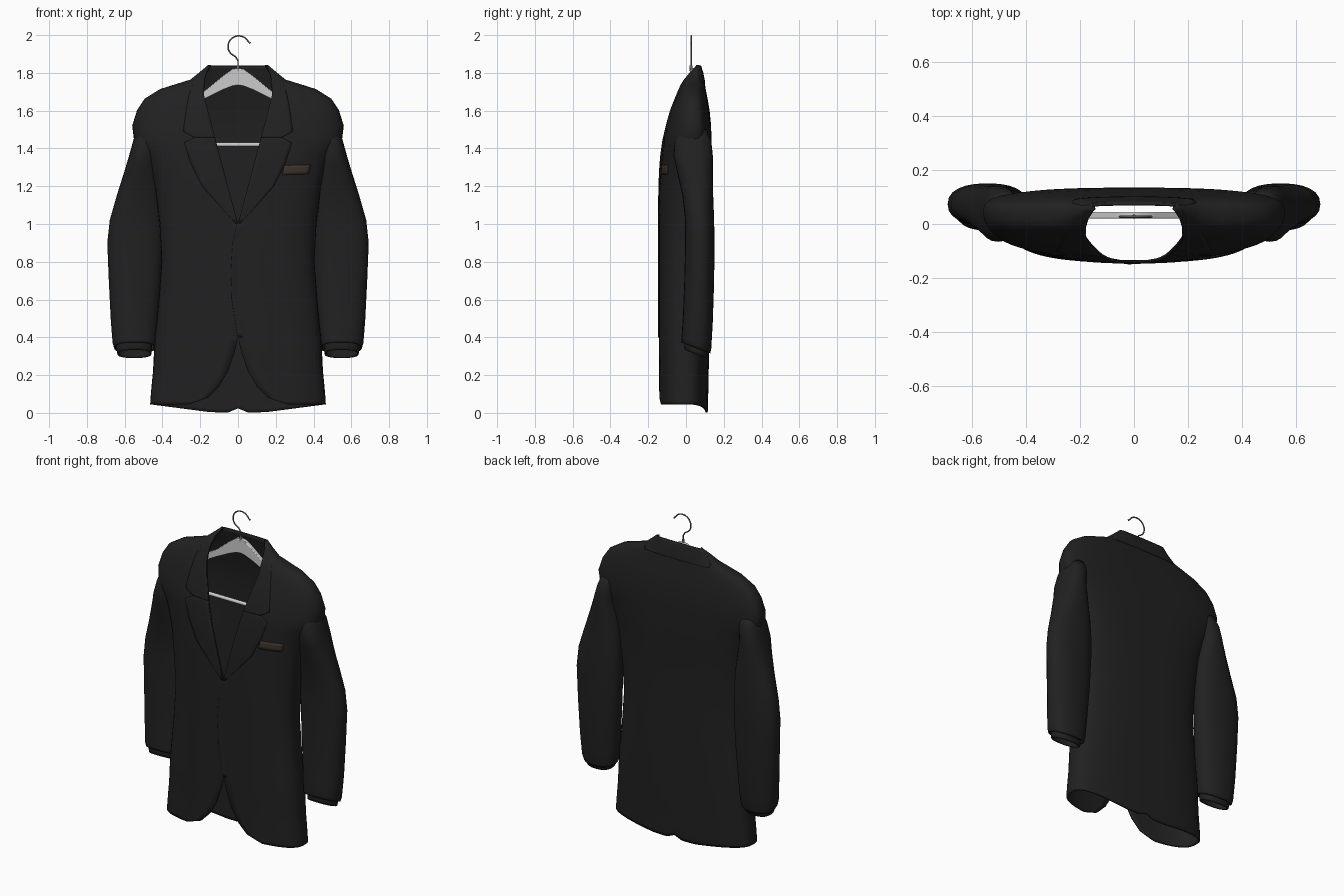
import bpy, bmesh, math

if "Cube" in bpy.data.objects:
    bpy.data.objects.remove(bpy.data.objects["Cube"])


def material(name, rgb):
    m = bpy.data.materials.new(name)
    m.diffuse_color = (*rgb, 1)
    m.use_nodes = True
    m.node_tree.nodes["Principled BSDF"].inputs["Base Color"].default_value = m.diffuse_color
    return m


CLOTH = material("black_cloth", (0.015, 0.015, 0.016))
BROWN = material("brown_cloth", (0.045, 0.032, 0.024))
METAL = material("dark_metal", (0.16, 0.16, 0.16))


def lerp_row(table, z):
    """Interpolate a row of a table sorted by its first column."""
    z = min(max(z, table[0][0]), table[-1][0])
    for a, b in zip(table, table[1:]):
        if z <= b[0]:
            f = (z - a[0]) / (b[0] - a[0])
            return [p + (q - p) * f for p, q in zip(a, b)]


def refine(rows, n):
    """Insert n-1 blended rows between neighbours."""
    out = []
    for a, b in zip(rows, rows[1:]):
        out += [[p + (q - p) * i / n for p, q in zip(a, b)] for i in range(n)]
    return out + [list(rows[-1])]


def grid_object(name, rows, mat, thick=0.01, mirror=False, closed=False):
    """Skin a list of equally long point rows into a thin smooth shell."""
    bm = bmesh.new()
    vs = [[bm.verts.new(p) for p in r] for r in rows]
    for a, b in zip(vs, vs[1:]):
        n = len(a)
        for i in range(n if closed else n - 1):
            j = (i + 1) % n
            bm.faces.new((a[i], a[j], b[j], b[i]))
    bmesh.ops.remove_doubles(bm, verts=bm.verts, dist=1e-5)
    bmesh.ops.recalc_face_normals(bm, faces=bm.faces)
    me = bpy.data.meshes.new(name)
    bm.to_mesh(me)
    bm.free()
    ob = bpy.data.objects.new(name, me)
    bpy.context.collection.objects.link(ob)
    if mat:
        me.materials.append(mat)
    if mirror:
        ob.modifiers.new("mirror", "MIRROR")
    if thick:
        s = ob.modifiers.new("thickness", "SOLIDIFY")
        s.thickness, s.offset = thick, 0
    bpy.ops.object.select_all(action="DESELECT")
    ob.select_set(True)
    bpy.context.view_layer.objects.active = ob
    bpy.ops.object.shade_smooth_by_angle(angle=math.radians(40))
    return ob


# Jacket sections: z, half width, front y, back y, side y, front opening
BODY = [
    (0.045, .46, -.138, .11, 0, .26), (0.08, .458, -.138, .112, 0, .16),
    (0.14, .453, -.138, .113, 0, .10), (0.22, .445, -.138, .115, 0, .053),
    (0.32, .44, -.139, .117, 0, .018), (0.40, .435, -.139, .118, 0, 0),
    (0.60, .415, -.139, .12, 0, 0), (0.80, .40, -.14, .12, 0, 0),
    (1.00, .41, -.14, .12, .01, 0), (1.20, .435, -.138, .125, .02, .053),
    (1.31, .465, -.133, .13, .03, .082), (1.37, .49, -.128, .13, .035, .098),
    (1.44, .545, -.118, .13, .045, .117), (1.52, .555, -.10, .128, .05, .138),
    (1.60, .53, -.078, .12, .045, .159), (1.66, .49, -.055, .11, .04, .177),
    (1.71, .41, -.035, .10, .04, .182), (1.76, .25, -.015, .092, .045, .178),
    (1.80, .20, .018, .084, .05, .168), (1.838, .155, .06, .073, .066, .145)]
POWER = 2.8


def side_y(x, z, back):
    """Depth of the jacket surface at x, z."""
    _, w, yf, yb, m, _ = lerp_row(BODY, z)
    k = max(0, 1 - min(1, abs(x) / w) ** POWER) ** (1 / POWER)
    return m + ((yb if back else yf) - m) * k


# Body shell, right half from the front edge round to the back centre
rings = []
N = 14
for z, w, yf, yb, m, v in refine(BODY, 2):
    ring = []
    for i in range(N + 1):
        x = v + (w - v) * math.sin(i / N * math.pi / 2)
        ring.append((x, side_y(x, z, False), z))
    for i in range(1, N + 1):
        x = w * math.cos(i / N * math.pi / 2) if i < N else 0
        drop = 0.042 * min(1, (w - x) / .32) * max(0, 1 - (z - .045) / .3)
        if i == N:
            drop *= 0.5
        ring.append((x, side_y(x, z, True), z - drop))
    rings.append(ring)
grid_object("jacket_body", rings, CLOTH, 0.01, mirror=True)


def panel(name, rows, mat, off, back=False, mirror=False, cols=8,
          thick=0.005, slope=0, fade=0):
    """Thin layer on the jacket; rows are z, inner x, outer x. fade sinks the far edge."""
    pts = []
    for z, a, b in refine(rows, 3):
        row = []
        for i in range(cols + 1):
            x = a + (b - a) * i / cols
            zz = z + slope * (x - a)
            d = off - fade * i / cols
            row.append((x, side_y(x, zz, back) + (d if back else -d), zz))
        pts.append(row)
    return grid_object(name, pts, mat, thick, mirror)


# Lapels, collar and the overlapping front edge
panel("lapels", [(1.0, 0, .01), (1.1, .026, .10), (1.2, .053, .19), (1.32, .085, .25),
                 (1.43, .114, .285), (1.458, .122, .23)], CLOTH, 0.006,
      mirror=True, fade=0.002)
panel("collar_front", [(1.456, .121, .23), (1.49, .13, .29), (1.6, .159, .275),
                       (1.68, .18, .26), (1.76, .178, .235), (1.8, .168, .195),
                       (1.84, .143, .153)], CLOTH, 0.006, mirror=True, fade=0.003)
panel("collar_back", [(1.745, -.22, .22), (1.76, -.23, .23), (1.8, -.195, .195),
                      (1.838, -.153, .153)], CLOTH, 0.005, back=True, cols=20)
panel("front_overlap", [(1.02, 0, .05), (.9, -.028, .05), (.75, -.038, .05),
                        (.6, -.033, .05), (.47, -.012, .05), (.4, 0, .05)],
      CLOTH, 0.007, fade=0.010)

# Breast pocket handkerchief
panel("pocket_square", [(1.26, .235, .375), (1.31, .245, .383)], BROWN, 0.006, slope=.03)

# Sleeve sections: z, outer x, inner x, front y, back y, tilt
SLEEVE = [
    (1.50, .53, .42, -.03, .105, 0), (1.44, .551, .43, -.055, .13, 0),
    (1.36, .573, .435, -.062, .138, 0), (1.27, .60, .42, -.042, .138, 0),
    (1.15, .638, .405, -.015, .14, 0), (1.02, .675, .40, 0, .145, 0),
    (.90, .688, .40, 0, .147, 0), (.70, .68, .41, -.005, .145, 0),
    (.50, .67, .425, -.012, .138, .2), (.37, .66, .435, -.02, .13, .35),
    (.345, .652, .44, -.02, .125, .4)]
CUFF = [(.44, .64, .455, -.005, .11, .3), (.34, .64, .46, -.005, .11, .4),
        (.312, .635, .462, -.002, .105, .4)]


def tube(name, table, n=24):
    pts = []
    for z, xo, xi, yf, yb, tilt in refine(table, 2):
        ring = []
        for i in range(n):
            a = 2 * math.pi * i / n
            c, s = math.cos(a), math.sin(a)
            dx = math.copysign(abs(c) ** .85, c) * (xo - xi) / 2
            dy = math.copysign(abs(s) ** .85, s) * (yb - yf) / 2
            ring.append(((xo + xi) / 2 + dx, (yf + yb) / 2 + dy, z - tilt * dy))
        pts.append(ring)
    return grid_object(name, pts, CLOTH, 0.008, mirror=True, closed=True)


tube("sleeves", SLEEVE)
tube("shirt_cuffs", CUFF)

# Hanger arch: x, top z, bottom z, swept as a flat bar
ARCH = [(0, 1.825, 1.735), (.03, 1.82, 1.73), (.08, 1.785, 1.71), (.17, 1.71, 1.665),
        (.28, 1.65, 1.605), (.40, 1.575, 1.53), (.41, 1.56, 1.54)]
arch = grid_object("hanger_arms", [[(x, .02, t), (x, .045, t), (x, .045, b), (x, .02, b)]
                                   for x, t, b in ARCH], None, 0, mirror=True, closed=True)
bev = arch.modifiers.new("bevel", "BEVEL")
bev.width, bev.segments = 0.004, 2


def wire(name, points, radius, mat=None):
    cu = bpy.data.curves.new(name, "CURVE")
    cu.dimensions = "3D"
    cu.bevel_depth, cu.bevel_resolution = radius, 3
    cu.use_fill_caps = True
    sp = cu.splines.new("POLY")
    sp.points.add(len(points) - 1)
    for p, co in zip(sp.points, points):
        p.co = (*co, 1)
    if mat:
        cu.materials.append(mat)
    ob = bpy.data.objects.new(name, cu)
    bpy.context.collection.objects.link(ob)


# Trouser bar with the struts carrying it, and the wire hook
wire("trouser_bar", [(-.36, .033, 1.42), (.36, .033, 1.42)], 0.011)
for s in (-1, 1):
    wire("bar_strut", [(s * .36, .033, 1.42), (s * .375, .033, 1.56)], 0.009)
hook = [(0, .027, 1.81), (0, .027, 1.865), (-.012, .027, 1.885)]
for i in range(15):
    a = math.radians(225 - i * 14)
    hook.append((.004 + .057 * math.cos(a), .027, 1.94 + .056 * math.sin(a)))
hook += [(.062, .027, 1.957), (.066, .027, 1.962)]
wire("hanger_hook", hook, 0.004, METAL)
wire("hook_ferrule", [(0, .027, 1.81), (0, .027, 1.84)], 0.008, METAL)
